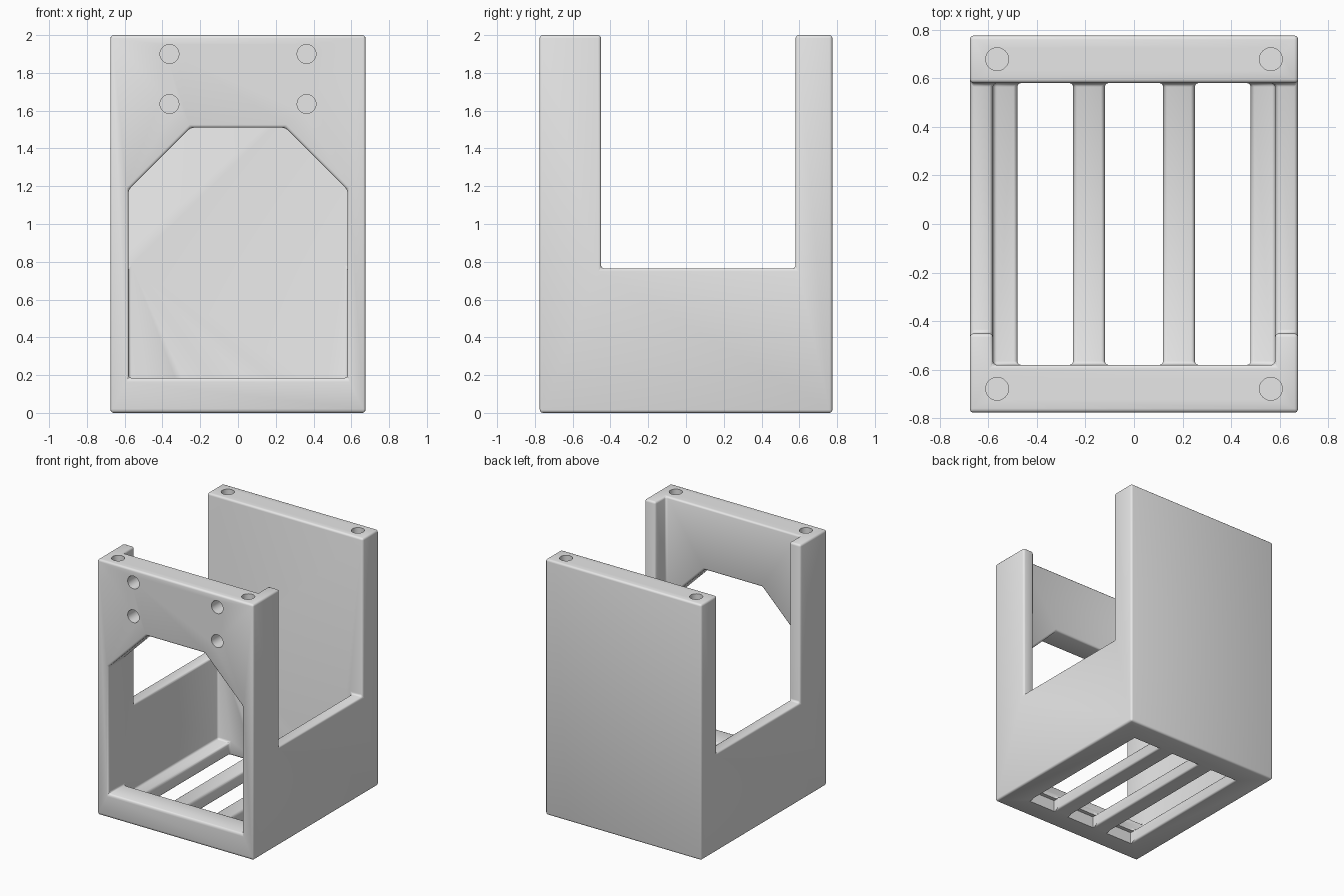
import bpy
import bmesh
import math
from mathutils import Matrix

cube = bpy.data.objects.get("Cube")
if cube:
    bpy.data.objects.remove(cube, do_unlink=True)

W, D, H = 0.675, 0.775, 2.0      # half width, half depth, height
IN = 0.58                        # inner half size of the cavity
FLOOR, SILL, SIDE = 0.1, 0.185, 0.765

grey = bpy.data.materials.new("light_grey")
grey.use_nodes = True
grey.diffuse_color = (0.8, 0.8, 0.8, 1)
grey.node_tree.nodes["Principled BSDF"].inputs["Base Color"].default_value = (0.8, 0.8, 0.8, 1)


def add_object(name, bm):
    bmesh.ops.recalc_face_normals(bm, faces=bm.faces)
    mesh = bpy.data.meshes.new(name)
    bm.to_mesh(mesh)
    bm.free()
    mesh.materials.append(grey)
    obj = bpy.data.objects.new(name, mesh)
    bpy.context.collection.objects.link(obj)
    return obj


def box(name, x0, x1, y0, y1, z0, z1):
    bm = bmesh.new()
    size = Matrix.Diagonal((x1 - x0, y1 - y0, z1 - z0, 1))
    centre = Matrix.Translation(((x0 + x1) / 2, (y0 + y1) / 2, (z0 + z1) / 2))
    bmesh.ops.create_cube(bm, size=1, matrix=centre @ size)
    return add_object(name, bm)


def prism(name, outline, y0, y1):
    bm = bmesh.new()
    face = bm.faces.new([bm.verts.new((x, y0, z)) for x, z in outline])
    new = bmesh.ops.extrude_face_region(bm, geom=[face])["geom"]
    verts = [v for v in new if isinstance(v, bmesh.types.BMVert)]
    bmesh.ops.translate(bm, verts=verts, vec=(0, y1 - y0, 0))
    return add_object(name, bm)


def drill(name, location, depth, radius, axis):
    bm = bmesh.new()
    turn = Matrix.Rotation(math.pi / 2, 4, "X") if axis == "Y" else Matrix()
    bmesh.ops.create_cone(bm, cap_ends=True, segments=32, radius1=radius, radius2=radius,
                          depth=depth * 2, matrix=Matrix.Translation(location) @ turn)
    return add_object(name, bm)


def apply(mod):
    bpy.context.view_layer.objects.active = body
    bpy.ops.object.modifier_apply(modifier=mod.name)


def cut(cutter):
    mod = body.modifiers.new("cut", "BOOLEAN")
    mod.operation = "DIFFERENCE"
    mod.solver = "EXACT"
    mod.object = cutter
    apply(mod)
    bpy.data.objects.remove(cutter, do_unlink=True)


# Solid block, hollowed out
body = box("housing", -W, W, -D, D, 0, H)
cut(box("cavity", -IN, IN, -IN, IN, FLOOR, 3))

# Open sides above the low walls
cut(box("side_gap", -1, 1, -0.45, IN, SIDE, 3))

# Front opening with clipped upper corners
cut(prism("front_opening", [(-IN, SILL), (IN, SILL), (IN, 1.18), (0.25, 1.51),
                            (-0.25, 1.51), (-IN, 1.18)], -1, -0.5))

# Floor slots between the slats
slots = [(-0.48, -0.25), (-0.12, 0.12), (0.25, 0.48)]
for x0, x1 in slots:
    cut(box("slot", x0, x1, -IN, IN, -1, 0.15))

# Clean flat areas, then round the edges
flat = body.modifiers.new("flat", "DECIMATE")
flat.decimate_type = "DISSOLVE"
flat.angle_limit = math.radians(1)
apply(flat)
rounding = body.modifiers.new("rounding", "BEVEL")
rounding.width = 0.016
rounding.segments = 3
rounding.limit_method = "ANGLE"
rounding.angle_limit = math.radians(35)
apply(rounding)

# Slots run slightly beneath the front sill
for x0, x1 in slots:
    cut(box("undercut", x0, x1, -0.61, -0.54, -1, FLOOR - 0.01))

# Blind screw holes in the top rims and the front panel
for side in (-1, 1):
    for y in (-0.678, 0.678):
        cut(drill("rim_hole", (side * 0.563, y, H), 0.2, 0.047, "Z"))
    for z in (1.635, 1.9):
        cut(drill("front_hole", (side * 0.363, -D, z), 0.12, 0.05, "Y"))

bpy.ops.object.select_all(action="DESELECT")
body.select_set(True)
bpy.context.view_layer.objects.active = body
bpy.ops.object.shade_smooth_by_angle(angle=math.radians(35))
